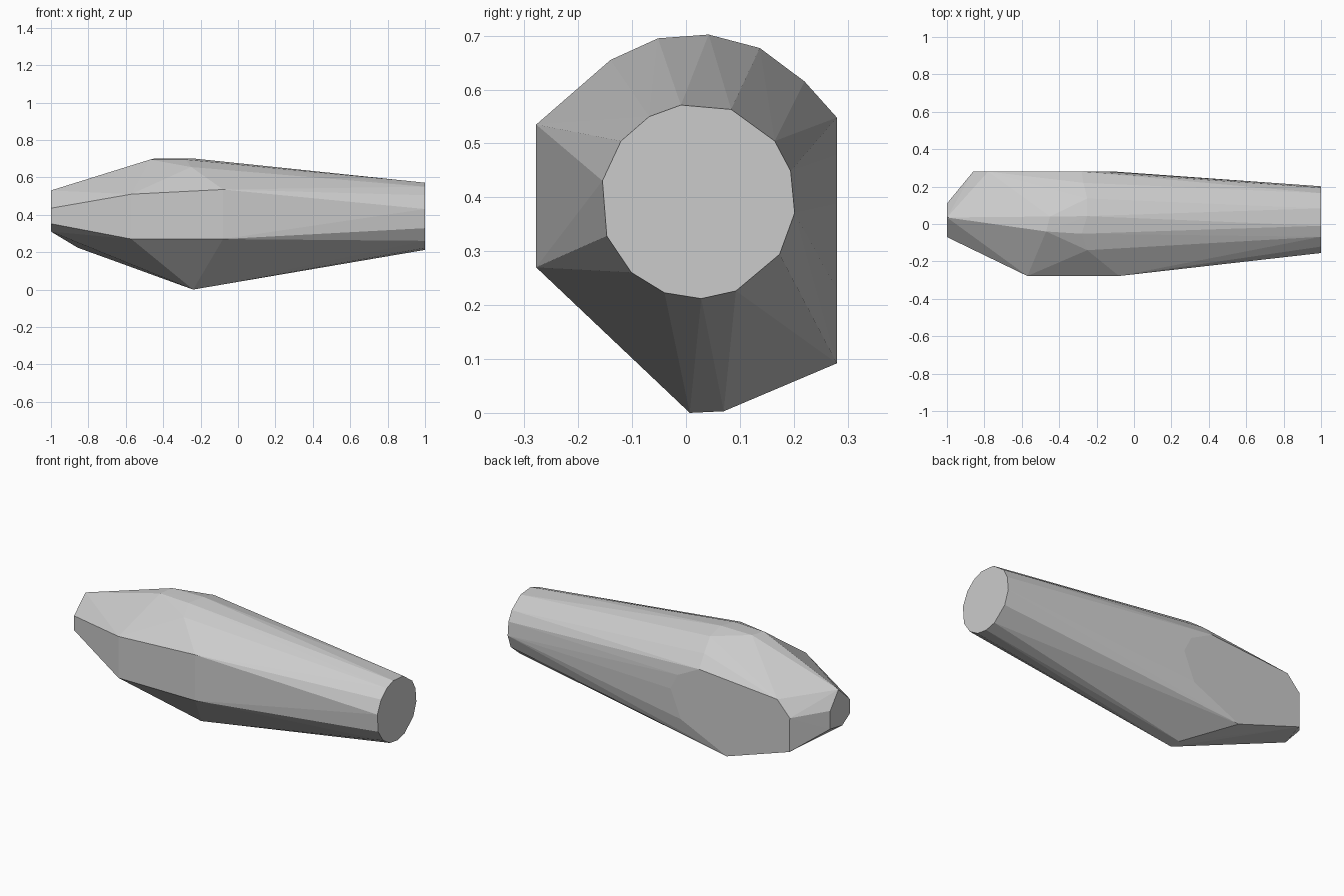
import bpy
import bmesh
from math import cos, sin, radians
from mathutils import Vector

default_cube = bpy.data.objects.get("Cube")
if default_cube:
    bpy.data.objects.remove(default_cube, do_unlink=True)


def make_material(name, colour):
    material = bpy.data.materials.new(name)
    material.use_nodes = True
    material.diffuse_color = colour
    shader = material.node_tree.nodes["Principled BSDF"]
    shader.inputs["Base Color"].default_value = colour
    return material


def facet_across_x(x, outline):
    """Flat facet facing along x, outlined in (y, z)."""
    return [Vector((x, y, z)) for y, z in outline]


def facet_across_y(y, outline):
    """Flat facet facing along y, outlined in (x, z)."""
    return [Vector((x, y, z)) for x, z in outline]


# Round end cap: uneven steps around a circle
cap_angles = [100, 70, 38, 18, -7, -33, -67, -88, -110, -133, -159, 168, 142, 120]
cap_radius = 0.181
cap_outline = [(0.022 + cap_radius * cos(radians(a)),
                0.393 + cap_radius * sin(radians(a))) for a in cap_angles]
end_cap = facet_across_x(1, cap_outline)

# Small blunt nose at the opposite end
nose = facet_across_x(-1, [(.035, .53), (.11, .435), (.11, .33),
                           (0, .31), (-.07, .352), (-.07, .435)])

# Ground facets on the front and back sides
front_facet = facet_across_y(-.278, [(-.57, .27), (-.08, .27),
                                     (-.08, .535), (-.57, .51)])
back_facet = facet_across_y(.28, [(-.457, .092), (-.857, .224), (-.86, .42),
                                  (-.78, .508), (-.28, .548), (-.143, .479),
                                  (-.097, .388), (-.163, .228)])

# Rounded crest over the top and narrow keel below
crest = [Vector(p) for p in [(-.47, -.04, .695), (-.45, .04, .7), (-.28, -.052, .695),
                             (-.25, .042, .702), (-.25, -.14, .655),
                             (-.25, .137, .677), (-.27, .22, .615)]]
keel = [Vector((-.24, .007, 0)), Vector((-.24, .07, .003))]

# Wrap all facets in one faceted solid
bm = bmesh.new()
for point in end_cap + nose + front_facet + back_facet + crest + keel:
    bm.verts.new(point)
bmesh.ops.convex_hull(bm, input=bm.verts[:])
loose = [v for v in bm.verts if not v.link_faces]
bmesh.ops.delete(bm, geom=loose, context="VERTS")
bmesh.ops.dissolve_limit(bm, angle_limit=radians(0.5),
                         verts=bm.verts[:], edges=bm.edges[:])
bmesh.ops.recalc_face_normals(bm, faces=bm.faces[:])

mesh = bpy.data.meshes.new("faceted_body")
bm.to_mesh(mesh)
bm.free()
mesh.materials.append(make_material("light_grey", (0.6, 0.6, 0.6, 1)))
body = bpy.data.objects.new("faceted_body", mesh)
bpy.context.collection.objects.link(body)
